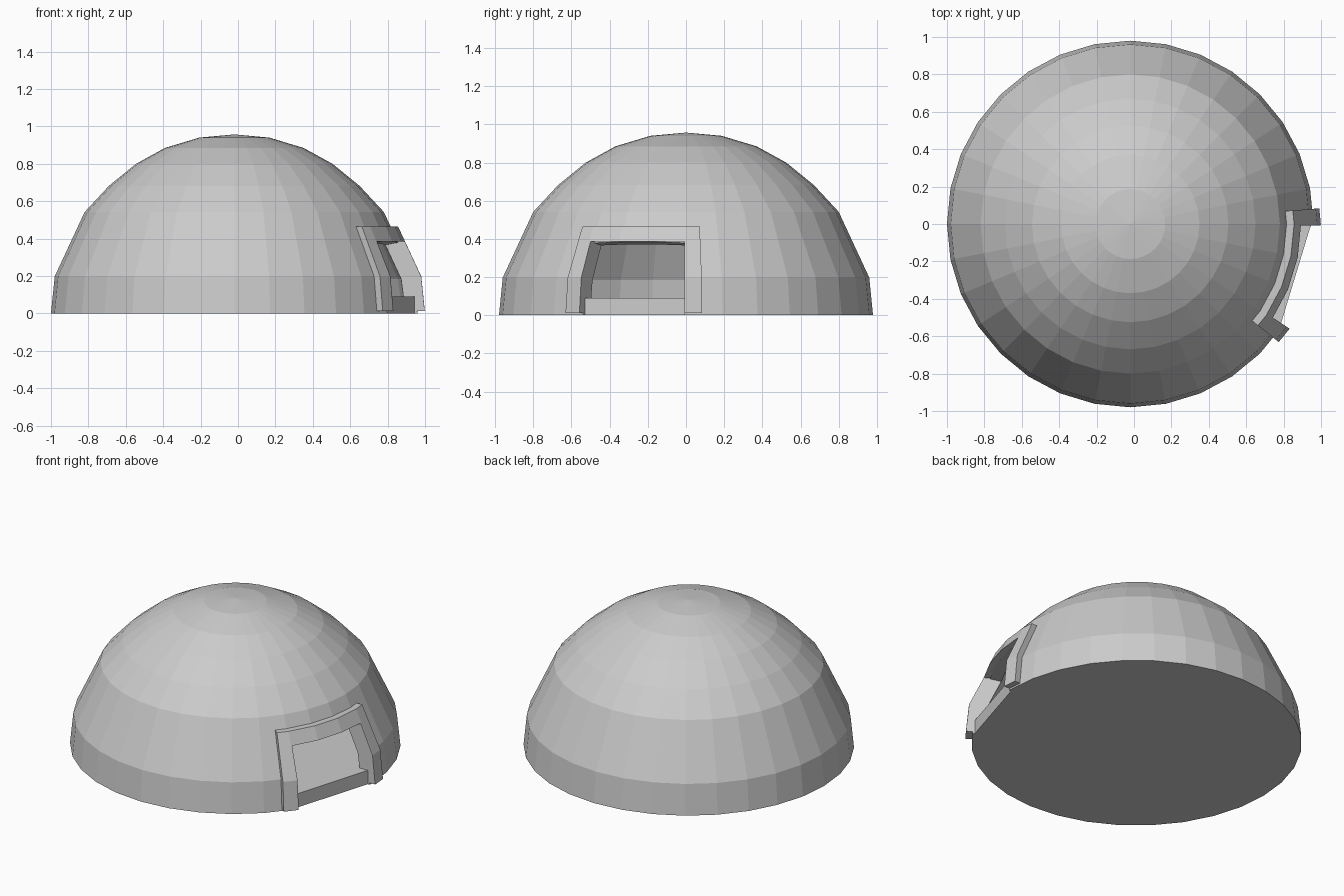
import bpy, bmesh
from math import sin, cos, radians, pi

if "Cube" in bpy.data.objects:
    bpy.data.objects.remove(bpy.data.objects["Cube"])

CX = -0.02                       # dome axis
SIDES = 32
STEP = 360 / SIDES
PROFILE = [(0.98, 0), (0.96, 0.198), (0.80, 0.542), (0.67, 0.682), (0.525, 0.80),
           (0.37, 0.885), (0.187, 0.94), (0, 0.957)]
DOOR = (-33.3, -0.45)            # opening, in degrees around the dome
FRAME = (-38.5, 4.75)
FLOOR, LINTEL, FRAME_TOP = 0.09, 0.385, 0.465

grey = bpy.data.materials.new("plain_grey")
grey.use_nodes = True
colour = (0.6, 0.6, 0.6, 1)
grey.diffuse_color = colour
grey.node_tree.nodes["Principled BSDF"].inputs["Base Color"].default_value = colour


def polar(r, deg, z):
    return (CX + r * cos(radians(deg)), r * sin(radians(deg)), z)


def finish(bm, name):
    bmesh.ops.recalc_face_normals(bm, faces=bm.faces)
    mesh = bpy.data.meshes.new(name)
    bm.to_mesh(mesh)
    bm.free()
    mesh.materials.append(grey)
    ob = bpy.data.objects.new(name, mesh)
    bpy.context.collection.objects.link(ob)
    return ob


def lathe(name, profile):
    """Closed faceted dome from a profile that ends on the axis."""
    bm = bmesh.new()
    rings = [[bm.verts.new(polar(r, i * STEP, z)) for i in range(SIDES)]
             for r, z in profile[:-1]]
    tip = bm.verts.new(polar(0, 0, profile[-1][1]))
    bm.faces.new(rings[0])
    for i in range(SIDES):
        j = (i + 1) % SIDES
        for a, b in zip(rings, rings[1:]):
            bm.faces.new((a[i], a[j], b[j], b[i]))
        bm.faces.new((rings[-1][i], rings[-1][j], tip))
    return finish(bm, name)


def wedge(name, r_in, r_out, z_low, top_in, top_out):
    """Block filling the door's angle between two radii."""
    bm = bmesh.new()
    for r, top in ((r_in, top_in), (r_out, top_out)):
        for deg in DOOR:
            bm.verts.new(polar(r, deg, z_low))
            bm.verts.new(polar(r, deg, top))
    bmesh.ops.convex_hull(bm, input=bm.verts)
    return finish(bm, name)


def cut(target, cutter):
    mod = target.modifiers.new("cut", "BOOLEAN")
    mod.operation, mod.solver, mod.object = "DIFFERENCE", "EXACT", cutter
    bpy.context.view_layer.objects.active = target
    bpy.ops.object.modifier_apply(modifier=mod.name)
    bpy.data.objects.remove(cutter)


def surface(deg, z):
    """Radius of the faceted dome at an angle and height."""
    for (r0, z0), (r1, z1) in zip(PROFILE, PROFILE[1:]):
        if z <= z1:
            r = r0 + (r1 - r0) * (z - z0) / (z1 - z0)
            break
    half = radians(STEP / 2)
    return r * cos(half) / cos(radians(deg % STEP) - half)


# Dome shell, hollow above the floor, with a doorway and a straight sill
dome = lathe("dome", PROFILE)
inner = [(r * 0.93, z * 0.93) for r, z in PROFILE]
inner[0] = (0.905, FLOOR)
cut(dome, lathe("cavity", inner))
cut(dome, wedge("doorway", 0.75, 1.3, FLOOR, 0.355, 0.46))
cut(dome, wedge("sill_cut", 0.965, 1.3, -0.1, 0.15, 0.15))

# Raised door frame that follows the facets of the dome
angles = [FRAME[0], -3 * STEP, DOOR[0], -2 * STEP, -STEP, DOOR[1], 0, FRAME[1]]
heights = [0.012, 0.198, LINTEL, FRAME_TOP]
bm = bmesh.new()
grid = {(i, j, k): bm.verts.new(polar(surface(a, z) + off, a, z))
        for i, a in enumerate(angles) for j, z in enumerate(heights)
        for k, off in enumerate((-0.02, 0.04))}
cells = {(i, j) for i in range(len(angles) - 1) for j in range(len(heights) - 1)
         if j == 2 or angles[i + 1] <= DOOR[0] or angles[i] >= DOOR[1]}
for i, j in cells:
    corners = [(i, j), (i + 1, j), (i + 1, j + 1), (i, j + 1)]
    for k in (0, 1):
        bm.faces.new([grid[c + (k,)] for c in corners])
    # close the rim wherever there is no neighbouring cell
    neighbours = [(i, j - 1), (i + 1, j), (i, j + 1), (i - 1, j)]
    for n, near in enumerate(neighbours):
        if near not in cells:
            p, q = corners[n], corners[(n + 1) % 4]
            bm.faces.new([grid[p + (0,)], grid[q + (0,)], grid[q + (1,)], grid[p + (1,)]])
unused = [v for v in bm.verts if not v.link_faces]
bmesh.ops.delete(bm, geom=unused, context="VERTS")
finish(bm, "door_frame")
